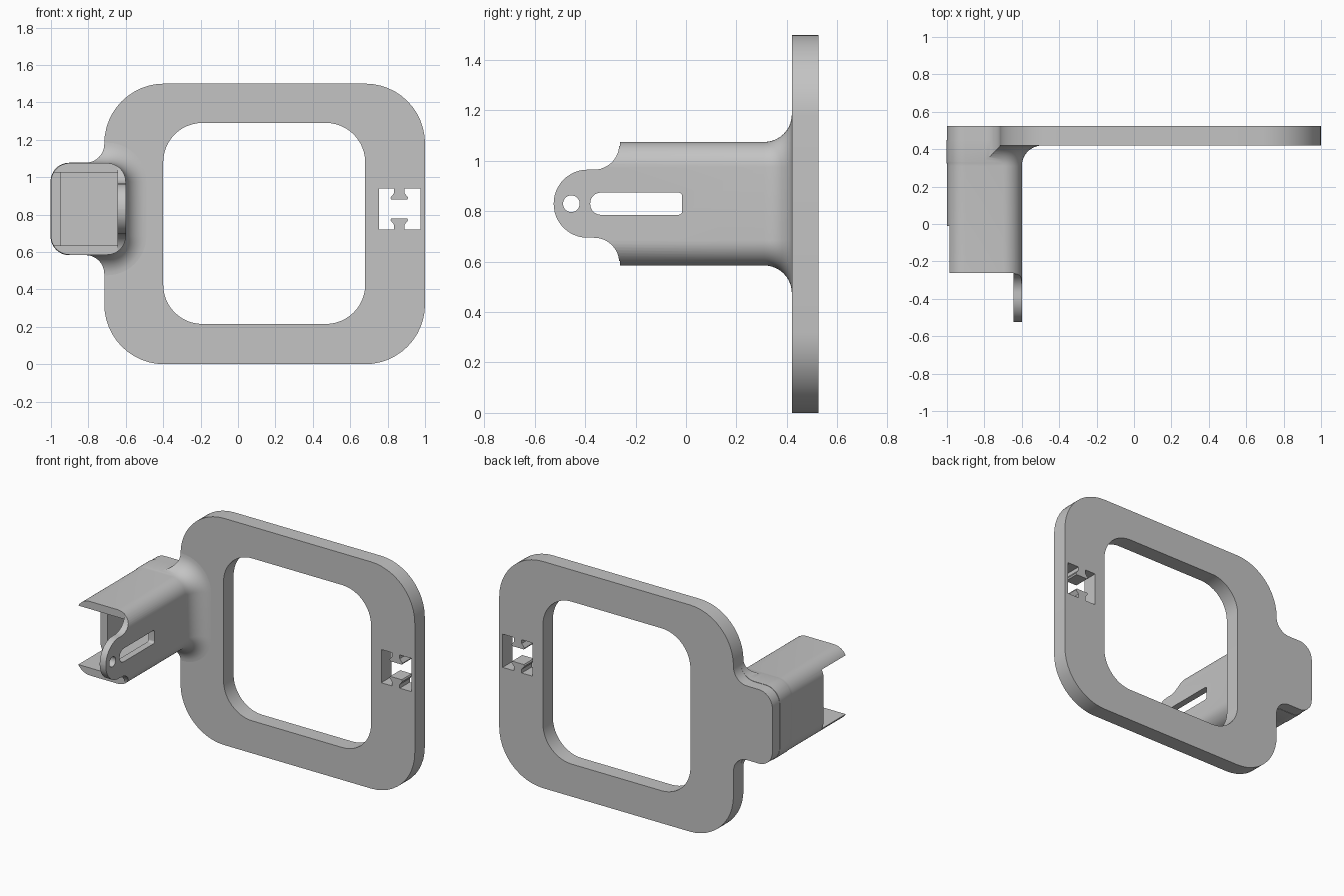
import bpy, bmesh, math
from mathutils import Vector

cube = bpy.data.objects.get("Cube")
if cube:
    bpy.data.objects.remove(cube, do_unlink=True)

grey = bpy.data.materials.new("plain grey")
grey.use_nodes = True
grey.diffuse_color = (0.55, 0.55, 0.55, 1)
grey.node_tree.nodes["Principled BSDF"].inputs["Base Color"].default_value = (0.55, 0.55, 0.55, 1)


def rounded(corners, steps=12):
    """Fillet a polygon given as (u, v, radius) corners, convex or concave."""
    out = []
    for i, (u, v, r) in enumerate(corners):
        p = Vector((u, v))
        if r == 0:
            out.append(p)
            continue
        a = (Vector(corners[i - 1][:2]) - p).normalized()
        b = (Vector(corners[(i + 1) % len(corners)][:2]) - p).normalized()
        half = a.angle(b) / 2
        centre = p + (a + b).normalized() * r / math.sin(half)
        start = p + a * r / math.tan(half) - centre
        end = p + b * r / math.tan(half) - centre
        sweep = start.angle(end)
        for k in range(steps + 1):
            t = k / steps
            out.append(centre + (start * math.sin((1 - t) * sweep)
                                 + end * math.sin(t * sweep)) / math.sin(sweep))
    return out


def box(u0, u1, v0, v1, r=0):
    return rounded([(u0, v0, r), (u1, v0, r), (u1, v1, r), (u0, v1, r)])


def loft(name, rings, axis="Y"):
    """Skin a list of (depth, outline) rings along Y (outline XZ) or X (outline YZ)."""
    bm = bmesh.new()
    loops = [[bm.verts.new((p.x, d, p.y) if axis == "Y" else (d, p.x, p.y)) for p in pts]
             for d, pts in rings]
    for lo, hi in zip(loops, loops[1:]):
        for i in range(len(lo)):
            bm.faces.new((lo[i - 1], lo[i], hi[i], hi[i - 1]))
    bm.faces.new(loops[0])
    bm.faces.new(loops[-1])
    bmesh.ops.recalc_face_normals(bm, faces=bm.faces)
    mesh = bpy.data.meshes.new(name)
    bm.to_mesh(mesh)
    bm.free()
    mesh.materials.append(grey)
    ob = bpy.data.objects.new(name, mesh)
    bpy.context.collection.objects.link(ob)
    return ob


def prism(name, pts, lo, hi, axis="Y"):
    return loft(name, [(lo, pts), (hi, pts)], axis)


def carve(ob, cutter, operation="DIFFERENCE"):
    """Apply one boolean and discard the cutter."""
    mod = ob.modifiers.new("carve", "BOOLEAN")
    mod.operation, mod.solver, mod.object = operation, "EXACT", cutter
    bpy.context.view_layer.objects.active = ob
    bpy.ops.object.modifier_apply(modifier=mod.name)
    bpy.data.objects.remove(cutter, do_unlink=True)


def outline(e=0):
    """Frame outline with the side tab and its concave fillets."""
    left, top, bottom, tab = -0.715, 1.075 + e, 0.585 - e, -1 - e
    return rounded([(1, 0, .32), (1, 1.5, .32), (left, 1.5, .32), (left, top, .1),
                    (tab, top, .1), (tab, bottom, .1), (left, bottom, .1), (left, 0, .32)])


FRONT, BACK = 0.42, 0.525
MID = 0.83

# Frame plate with its window
frame = prism("frame_plate", outline(), FRONT, BACK)
carve(frame, prism("window_cutter", box(-.4, .68, .215, 1.29, .21), 0, 1))

# Socket with two facing dovetail tongues
half = [(.755, -.11), (.835, -.11), (.835, -.085), (.815, -.06), (.82, -.05),
        (.905, -.05), (.91, -.06), (.89, -.085), (.89, -.11), (.975, -.11)]
socket = half + [(u, -v) for u, v in reversed(half)]
carve(frame, prism("socket_cutter", rounded([(u, v + MID, 0) for u, v in socket]), 0, 1))

# Arm: rounded tube that flares out into the plate
FLARE = 0.11


def arm_ring(o):
    return box(-1 - o, -.6 + o, .585 - o, 1.075 + o, .1 + o)


rings = [(-.6, arm_ring(0))]
for k in range(11):
    t = math.radians(9 * k)
    rings.append((FRONT - FLARE + FLARE * math.sin(t), arm_ring(FLARE * (1 - math.cos(t)))))
rings.append((FRONT + .03, arm_ring(FLARE)))
arm = loft("side_arm", rings)
carve(arm, prism("flare_trim", outline(.002), -1, 1), "INTERSECT")

# Side silhouette: the inner wall runs on into a rounded tongue
side = [(.6, .8, 0), (-.265, .8, 0), (-.265, .135, .1), (-.525, .135, .134)]
side += [(y, -z, r) for y, z, r in reversed(side)]
carve(arm, prism("tongue_trim", rounded([(y, z + MID, r) for y, z, r in side]),
                 -1.5, -.3, "X"), "INTERSECT")

# Hollow interior, shortened outer wall and flange ends
carve(arm, prism("cavity_cutter", box(-.95, -.645, .635, 1.025), -.8, .6))
carve(arm, prism("outer_wall_cutter", box(-1.2, -.645, .635, 1.025), -.8, -.01))
carve(arm, prism("flange_end_cutter", box(-1.2, -.645, .3, 1.4), -.8, -.261))

# Slot and pin hole in the tongue
slot = rounded([(-.38, .786, .042), (-.015, .786, .015), (-.015, .874, .015), (-.38, .874, .042)])
carve(arm, prism("slot_cutter", slot, -.75, -.5, "X"))
carve(arm, prism("pin_hole_cutter", box(-.488, -.422, MID - .033, MID + .033, .0329), -.75, -.5, "X"))

# Smooth fillets, crisp edges
for ob in (frame, arm):
    bpy.ops.object.select_all(action="DESELECT")
    ob.select_set(True)
    bpy.context.view_layer.objects.active = ob
    bpy.ops.object.shade_smooth_by_angle(angle=math.radians(30))
